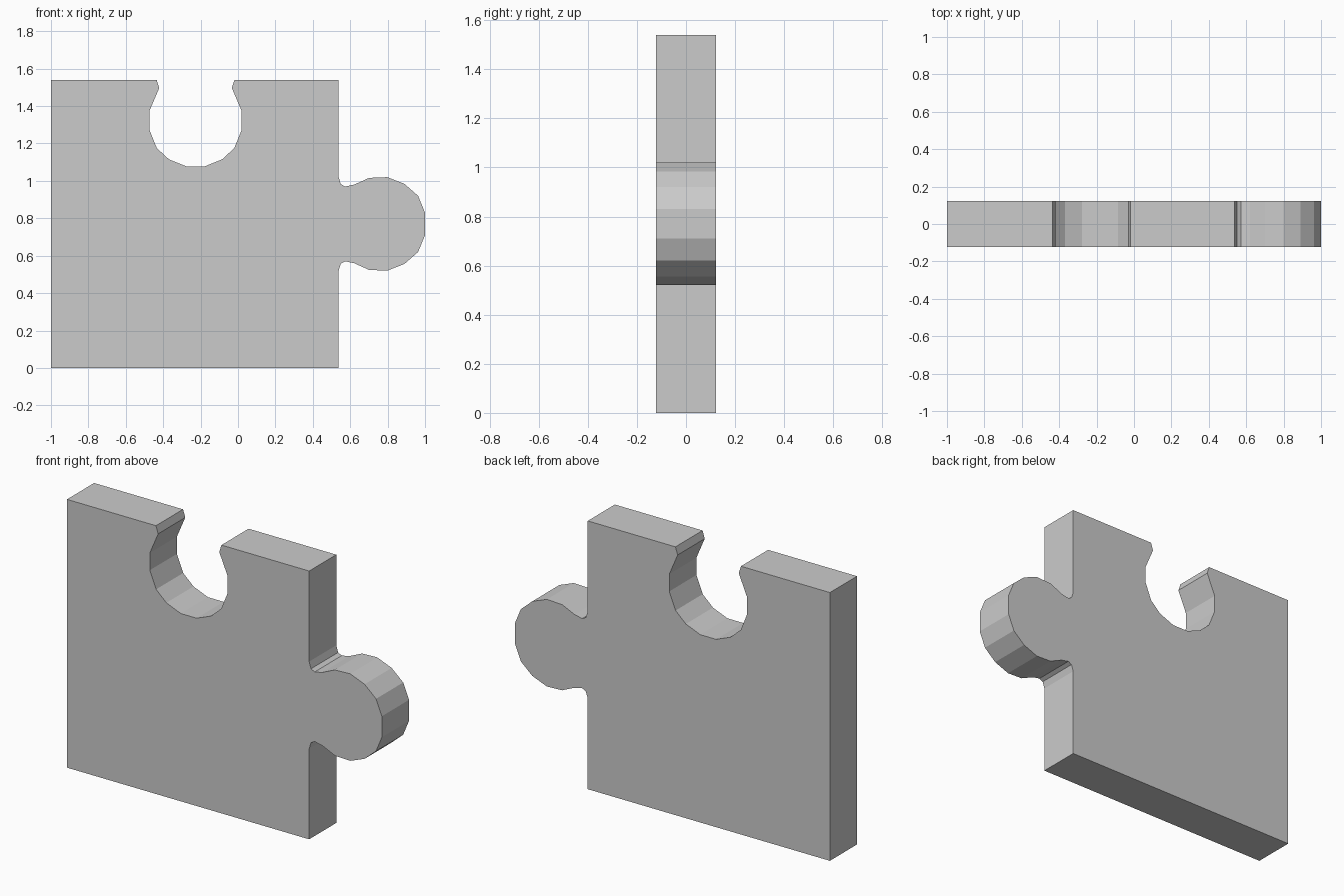
import bpy, bmesh

if "Cube" in bpy.data.objects:
    bpy.data.objects.remove(bpy.data.objects["Cube"])

X0, X1, TOP, HALF_T = -1.0, 0.538, 1.54, 0.123
TAB_Z, NOTCH_X = 0.77, -0.227

# half profiles: (distance from the edge, half width)
tab = [(0, .25), (.012, .212), (.035, .2), (.083, .21), (.163, .246),
       (.26, .25), (.352, .214), (.425, .15), (.462, .06)]
notch = [(0, .208), (.043, .194), (.167, .247), (.266, .247),
         (.365, .207), (.425, .142), (.462, .05)]


def both_sides(half):
    """Mirror a half profile into a full one, from -width to +width."""
    return [(d, -w) for d, w in half] + [(d, w) for d, w in reversed(half)]


# outline of the piece, anticlockwise from the lower left corner
outline = [(X0, 0), (X1, 0)]
outline += [(X1 + d, TAB_Z + w) for d, w in both_sides(tab)]
outline += [(X1, TOP)]
outline += [(NOTCH_X - w, TOP - d) for d, w in both_sides(notch)]
outline += [(X0, TOP)]

# extrude the outline through the thickness
bm = bmesh.new()
front = bm.faces.new([bm.verts.new((x, -HALF_T, z)) for x, z in outline])
ext = bmesh.ops.extrude_face_region(bm, geom=[front], use_keep_orig=True)
back = [g for g in ext["geom"] if isinstance(g, bmesh.types.BMVert)]
bmesh.ops.translate(bm, verts=back, vec=(0, 2 * HALF_T, 0))
bmesh.ops.recalc_face_normals(bm, faces=bm.faces)

mesh = bpy.data.meshes.new("puzzle_piece")
bm.to_mesh(mesh)
bm.free()
bpy.context.collection.objects.link(bpy.data.objects.new("puzzle_piece", mesh))
